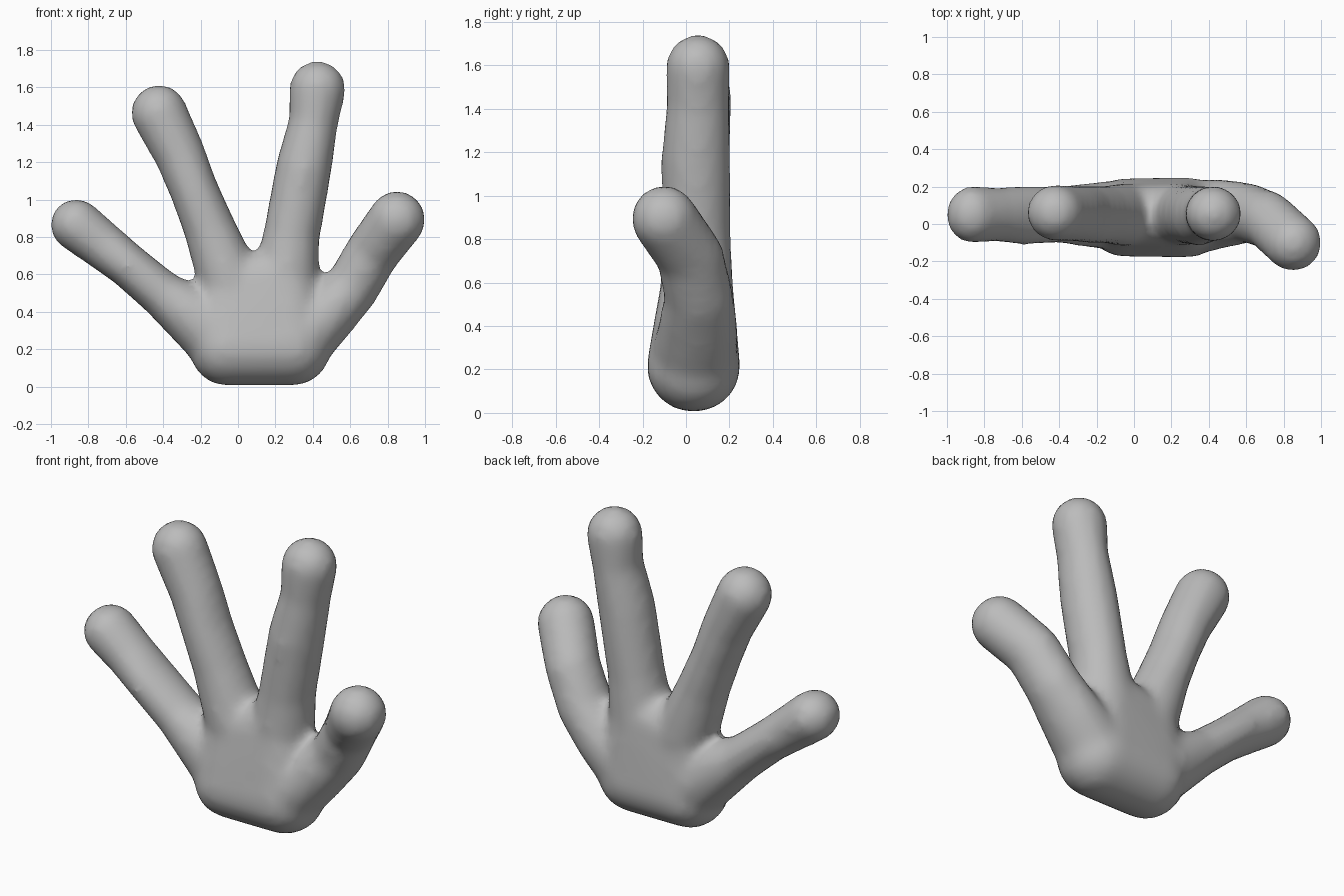
import bpy
import bmesh
from mathutils import Matrix, Vector

cube = bpy.data.objects.get("Cube")
if cube:
    bpy.data.objects.remove(cube)

grey = bpy.data.materials.new("plain grey")
grey.use_nodes = True
colour = (0.5, 0.5, 0.5, 1)
grey.diffuse_color = colour
bsdf = grey.node_tree.nodes["Principled BSDF"]
bsdf.inputs["Base Color"].default_value = colour
bsdf.inputs["Roughness"].default_value = 0.7


def add_hull(bm, balls):
    """Wrap one convex skin around balls given as (x, y, z, radius, depth radius)."""
    part = bmesh.new()
    for x, y, z, r, depth in balls:
        place = Matrix.Translation((x, y, z)) @ Matrix.Diagonal((r, depth, r, 1))
        bmesh.ops.create_uvsphere(part, u_segments=24, v_segments=14, radius=1, matrix=place)
    hull = bmesh.ops.convex_hull(part, input=part.verts)
    loose = {g for g in hull["geom_interior"] if isinstance(g, bmesh.types.BMVert)}
    bmesh.ops.delete(part, geom=list(loose), context="VERTS")
    mesh = bpy.data.meshes.new("part")
    part.to_mesh(mesh)
    part.free()
    bm.from_mesh(mesh)
    bpy.data.meshes.remove(mesh)


# Palm, with two rounded heels at the bottom
palm = [(-0.06, 0.035, 0.205, 0.2, 0.21), (0.29, 0.035, 0.215, 0.21, 0.215),
        (-0.05, 0.05, 0.53, 0.16, 0.16), (0.26, 0.05, 0.59, 0.16, 0.165)]

# Digits, from tip to root
little_finger = [(-0.865, 0.05, 0.865, 0.139, 0.152), (-0.73, 0.05, 0.76, 0.128, 0.145),
                 (-0.59, 0.045, 0.65, 0.118, 0.158), (-0.4, 0.05, 0.49, 0.125, 0.152),
                 (-0.08, 0.045, 0.26, 0.2, 0.19)]
long_finger = [(-0.422, 0.06, 1.463, 0.151, 0.15), (-0.31, 0.055, 1.24, 0.137, 0.15),
               (-0.235, 0.05, 1.05, 0.13, 0.155), (-0.15, 0.05, 0.84, 0.14, 0.155),
               (-0.04, 0.05, 0.55, 0.17, 0.17)]
index_finger = [(0.425, 0.055, 1.59, 0.151, 0.148), (0.405, 0.055, 1.42, 0.132, 0.145),
                (0.352, 0.045, 1.17, 0.15, 0.16), (0.285, 0.05, 0.8, 0.152, 0.158),
                (0.25, 0.05, 0.55, 0.18, 0.17)]
thumb = [(0.85, -0.1, 0.893, 0.153, 0.153), (0.72, 0.02, 0.72, 0.145, 0.155),
         (0.61, 0.06, 0.53, 0.145, 0.16), (0.47, 0.055, 0.38, 0.16, 0.185),
         (0.29, 0.035, 0.23, 0.2, 0.205)]

bm = bmesh.new()
add_hull(bm, palm)
for digit in (little_finger, long_finger, index_finger, thumb):
    for pair in zip(digit, digit[1:]):
        add_hull(bm, pair)

mesh = bpy.data.meshes.new("hand")
bm.to_mesh(mesh)
bm.free()
mesh.materials.append(grey)
hand = bpy.data.objects.new("hand", mesh)
bpy.context.collection.objects.link(hand)

# Fuse the parts into one skin and soften the webs
remesh = hand.modifiers.new("fuse", "REMESH")
remesh.mode = "VOXEL"
remesh.voxel_size = 0.028
remesh.use_smooth_shade = True
soften = hand.modifiers.new("soften", "SMOOTH")
soften.factor = 0.5
soften.iterations = 7
